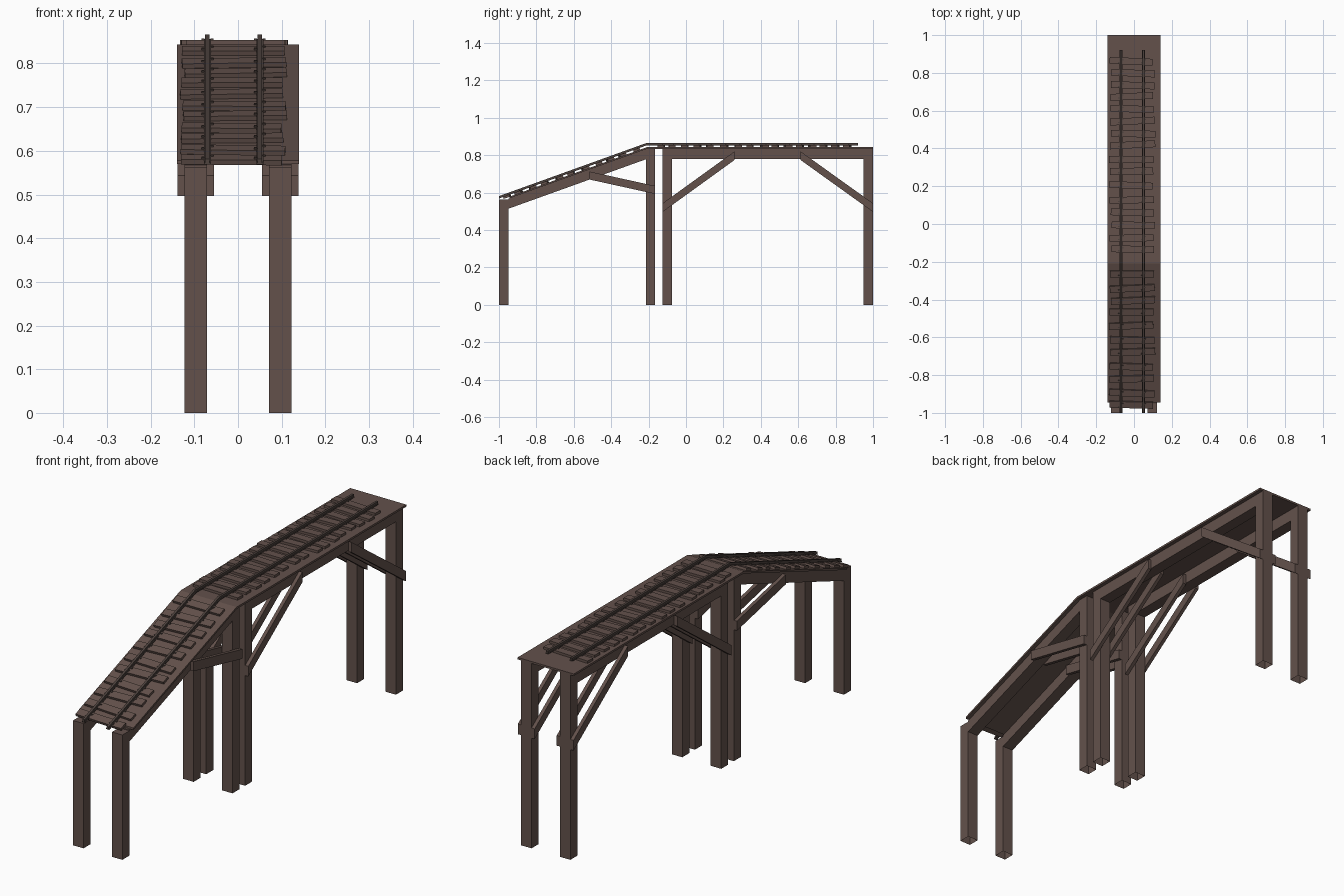
import bpy, bmesh, math, random
from mathutils import Matrix, Vector

random.seed(4)
cube = bpy.data.objects.get("Cube")
if cube:
    bpy.data.objects.remove(cube)


def material(name, rgb):
    m = bpy.data.materials.new(name)
    m.use_nodes = True
    m.diffuse_color = (*rgb, 1)
    m.node_tree.nodes["Principled BSDF"].inputs["Base Color"].default_value = (*rgb, 1)
    return m


wood = material("brown timber", (0.125, 0.083, 0.071))
iron = material("dark rail", (0.075, 0.055, 0.048))

KINK, SLOPE = -0.21, 0.36          # where the ramp meets the level span
ANGLE = math.atan(SLOPE)
DECK_TOP = 0.843


def finish(name, bm, mat):
    bmesh.ops.recalc_face_normals(bm, faces=bm.faces[:])
    mesh = bpy.data.meshes.new(name)
    bm.to_mesh(mesh)
    bm.free()
    mesh.materials.append(mat)
    ob = bpy.data.objects.new(name, mesh)
    bpy.context.collection.objects.link(ob)
    return ob


def prism(name, profile, x0, x1, mat=wood):
    """Side profile of (y, z) points, extruded across x."""
    bm = bmesh.new()
    face = bm.faces.new([bm.verts.new((x0, y, z)) for y, z in profile])
    ext = bmesh.ops.extrude_face_region(bm, geom=[face])["geom"]
    verts = [v for v in ext if isinstance(v, bmesh.types.BMVert)]
    bmesh.ops.translate(bm, verts=verts, vec=(x1 - x0, 0, 0))
    return finish(name, bm, mat)


def strip(name, low, high, start, end, x0, x1, mat=wood):
    """Band that follows the ramp and then the level span."""
    drop = (KINK - start) * SLOPE
    prism(name, [(start, low - drop), (KINK, low), (end, low),
                 (end, high), (KINK, high), (start, high - drop)], x0, x1, mat)


def rect(y0, y1, z0, z1):
    return [(y0, z0), (y1, z0), (y1, z1), (y0, z1)]


def slant(y0, z0, y1, z1, height):
    return [(y0, z0), (y1, z1), (y1, z1 + height), (y0, z0 + height)]


# Posts, beams and paired braces on both sides
POST, BRACE = 0.026, 0.042
posts = {"front": (-1, 0.563), "ramp_top": (-0.215, 0.834),
         "span_front": (-0.125, 0.834), "back": (0.95, 0.834)}
braces = {"ramp": slant(-0.515, 0.67, -0.165, 0.593, 0.043),
          "span_front": slant(-0.125, 0.497, 0.26, 0.775, 0.046),
          "span_back": slant(0.612, 0.775, 1, 0.497, 0.046)}
for side, cx in (("left", 0.097), ("right", -0.097)):
    for name, (y, top) in posts.items():
        ob = prism(f"{side}_{name}_post", rect(y, y + 0.05, 0, top), cx - POST, cx + POST)
        # posts are open underneath
        bm = bmesh.new()
        bm.from_mesh(ob.data)
        base = [f for f in bm.faces if f.calc_center_median().z < 0.001]
        bmesh.ops.delete(bm, geom=base, context="FACES_ONLY")
        bm.to_mesh(ob.data)
        bm.free()
    prism(f"{side}_span_beam", rect(-0.075, 0.95, 0.78, 0.834), cx - POST, cx + POST)
    prism(f"{side}_ramp_beam", slant(-0.95, 0.514, -0.21, 0.78, 0.054), cx - POST, cx + POST)
    for name, profile in braces.items():
        for face, a, b in (("east", POST, BRACE), ("west", -BRACE, -POST)):
            prism(f"{side}_{name}_brace_{face}", profile, cx + a, cx + b)

# Deck planking
strip("deck", 0.834, DECK_TOP, -0.945, 1, -0.14, 0.14)

# Rails, slightly off the deck centre
CENTRE, GAUGE = -0.01, 0.06
for side, cx in (("left", CENTRE + GAUGE), ("right", CENTRE - GAUGE)):
    strip(f"{side}_rail_head", 0.855, 0.866, -1, 0.92, cx - 0.005, cx + 0.005, iron)
    strip(f"{side}_rail_foot", 0.853, 0.856, -1, 0.92, cx - 0.008, cx + 0.008, iron)


def add_box(bm, size, matrix):
    bmesh.ops.create_cube(bm, size=1, matrix=matrix @ Matrix.Diagonal((*size, 1)))


def on_track(y):
    """Frame on the deck surface at a given y."""
    if y < KINK:
        return (Matrix.Translation((CENTRE, y, DECK_TOP - (KINK - y) * SLOPE))
                @ Matrix.Rotation(ANGLE, 4, "X"))
    return Matrix.Translation((CENTRE, y, DECK_TOP))


# Uneven sleepers with a pair of spikes at each rail
sleepers, spikes = bmesh.new(), bmesh.new()
y = -0.955
while y < 0.9:
    if abs(y - KINK) > 0.02:
        frame = on_track(y)
        yaw = Matrix.Rotation(math.radians(random.uniform(-3, 3)), 4, "Z")
        shift = Vector((random.uniform(-0.006, 0.006), 0, 0.005))
        add_box(sleepers, (random.uniform(0.225, 0.24), 0.036, 0.012),
                frame @ Matrix.Translation(shift) @ yaw)
        for rail in (-GAUGE, GAUGE):
            for edge in (-1, 1):
                spot = Vector((rail + edge * 0.01, edge * 0.008, 0.012))
                add_box(spikes, (0.007, 0.006, 0.005), frame @ Matrix.Translation(spot))
    y += random.uniform(0.058, 0.08)
finish("sleepers", sleepers, wood)
finish("rail_spikes", spikes, iron)
